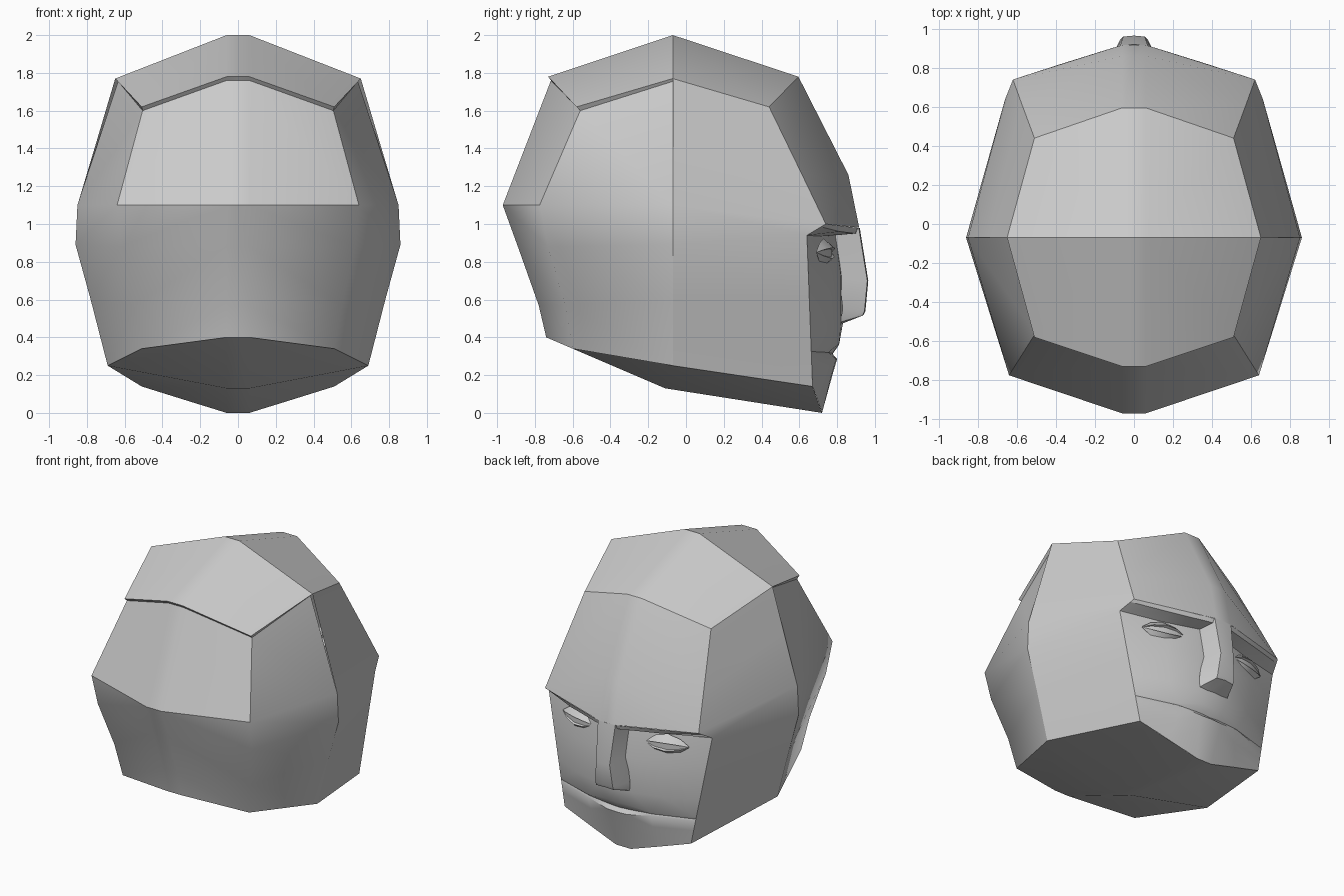
import bpy
import bmesh
import math
from mathutils import Vector

cube = bpy.data.objects.get("Cube")
if cube:
    bpy.data.objects.remove(cube, do_unlink=True)

# One plain clay colour
clay = bpy.data.materials.new("clay_grey")
clay.use_nodes = True
clay.diffuse_color = (0.6, 0.6, 0.6, 1)
clay.node_tree.nodes["Principled BSDF"].inputs["Base Color"].default_value = (0.6, 0.6, 0.6, 1)

HEAD_CENTRE = Vector((0, 0, 0.9))


def half_part(name, grids, crease=30, soft_below=None):
    """Skin grids of points for the left half, crease sharp edges, mirror to the right."""
    bm = bmesh.new()
    for grid in grids:
        rows = [[bm.verts.new(p) for p in row] for row in grid]
        for a, b in zip(rows, rows[1:]):
            for i in range(len(a) - 1):
                bm.faces.new((a[i], a[i + 1], b[i + 1], b[i]))
    bmesh.ops.remove_doubles(bm, verts=bm.verts, dist=0.0005)
    bmesh.ops.recalc_face_normals(bm, faces=bm.faces)
    bm.normal_update()
    # Turn the skin outwards
    outward = sum(f.calc_area() * f.normal.dot(f.calc_center_median() - HEAD_CENTRE) for f in bm.faces)
    if outward < 0:
        bmesh.ops.reverse_faces(bm, faces=bm.faces)
    for f in bm.faces:
        f.smooth = True
    for e in bm.edges:
        height = (e.verts[0].co.z + e.verts[1].co.z) / 2
        soft = soft_below is not None and height < soft_below
        e.smooth = soft or e.calc_face_angle(0) < math.radians(crease)
    mesh = bpy.data.meshes.new(name)
    bm.to_mesh(mesh)
    bm.free()
    mesh.materials.append(clay)
    obj = bpy.data.objects.new(name, mesh)
    bpy.context.collection.objects.link(obj)
    mirror = obj.modifiers.new("Mirror", "MIRROR")
    mirror.merge_threshold = 0.001
    return obj


def midline(column):
    """The same column moved onto the plane of symmetry."""
    return [(0, y, z) for x, y, z in column]


def jaw_edge(z):
    """Straight edge where the side of the head meets the face."""
    t = (0.94 - z) / 0.8
    return (0.66 - 0.15 * t, 0.64 + 0.03 * t, z)


# Columns of the skull, each from the cap down to the jaw
crown = (0.06, -0.07, 2.0)
back_mid = [(0.06, -0.73, 1.78), (0.06, -0.715, 1.76), (0.06, -0.97, 1.1),
            (0.06, -0.89, 0.88), (0.06, -0.78, 0.57), (0.06, -0.74, 0.4)]
back_corner = [(0.51, -0.58, 1.62), (0.505, -0.56, 1.6), (0.64, -0.775, 1.1),
               (0.62, -0.73, 0.88), (0.55, -0.64, 0.57), (0.51, -0.6, 0.34)]
side_top, side_inset, side_mid = (0.65, -0.07, 1.77), (0.635, -0.07, 1.755), (0.745, -0.07, 1.45)
side_low = [(0.85, -0.07, 1.1), (0.86, -0.07, 0.89), (0.78, -0.07, 0.6), (0.69, -0.07, 0.25)]
front_corner = [(0.51, 0.44, 1.62), (0.575, 0.615, 1.26), (0.62, 0.74, 1.0),
                jaw_edge(0.94), jaw_edge(0.6), jaw_edge(0.14)]
forehead = [(0.06, 0.595, 1.78), (0.06, 0.86, 1.26), (0.06, 0.917, 0.98)]
chin = (0.06, 0.72, 0)
underside = (0.06, -0.11, 0.13)

# Cap
half_part("skull_cap", [
    [midline([back_mid[0], crown, forehead[0]]), [back_mid[0], crown, forehead[0]]],
    [[crown, back_mid[0]], [side_top, back_corner[0]]],
    [[crown, side_top], [forehead[0], front_corner[0]]],
])

# Back half with its recessed panel
half_part("back_of_head", [
    [midline(back_mid), back_mid, back_corner, [side_top, side_inset] + side_low],
], soft_below=1.05)

# Front half of the sides, and the forehead
half_part("temples", [[[side_top, side_mid] + side_low, front_corner]], soft_below=1.05)
half_part("forehead", [[midline(forehead), forehead, front_corner[:3]]])

# Underside of the jaw
bottom = [back_mid[-1], underside, chin]
half_part("jaw_underside", [
    [midline(bottom), bottom],
    [[back_mid[-1], underside], [back_corner[-1], side_low[-1]]],
    [[underside, chin], [side_low[-1], front_corner[-1]]],
])

# Face, row by row from brow to chin
half_part("face", [[
    [(0, 0.92, 0.98), (0.1, 0.905, 0.98), (0.36, 0.824, 0.99), front_corner[2]],
    [(0, 0.91, 0.95), (0.1, 0.895, 0.95), (0.36, 0.815, 0.96), (0.63, 0.715, 0.985)],
    [(0, 0.8, 0.95), (0.1, 0.79, 0.94), (0.36, 0.715, 0.935), jaw_edge(0.94)],
    [(0, 0.83, 0.72), (0.13, 0.82, 0.72), (0.36, 0.77, 0.72), jaw_edge(0.72)],
    [(0, 0.83, 0.47), (0.13, 0.82, 0.47), (0.34, 0.765, 0.47), jaw_edge(0.47)],
    [(0, 0.81, 0.36), (0.08, 0.81, 0.365), (0.25, 0.765, 0.33), jaw_edge(0.34)],
    [(0, 0.775, 0.31), (0.08, 0.775, 0.315), (0.25, 0.755, 0.32), jaw_edge(0.325)],
    [(0, 0.8, 0.285), (0.08, 0.795, 0.285), (0.25, 0.765, 0.31), jaw_edge(0.31)],
    [(0, 0.775, 0.2), (0.08, 0.77, 0.2), (0.25, 0.74, 0.22), jaw_edge(0.24)],
    [(0, 0.72, 0), chin, (0.28, 0.697, 0.068), jaw_edge(0.14)],
]])

# Nose, from the bridge to the nostrils
half_part("nose", [[
    [(0, 0.92, 0.98), (0.07, 0.915, 0.98), (0.1, 0.78, 0.96)],
    [(0, 0.965, 0.7), (0.055, 0.96, 0.7), (0.09, 0.81, 0.72)],
    [(0, 0.95, 0.54), (0.07, 0.945, 0.54), (0.13, 0.83, 0.55)],
    [(0, 0.94, 0.52), (0.07, 0.935, 0.515), (0.12, 0.815, 0.48)],
    [(0, 0.82, 0.47), (0.05, 0.82, 0.47), (0.12, 0.81, 0.475)],
]])

# Almond eyes with a raised upper and lower lid: (height, bulge) of each row
lid_rows = [(1, 0), (0.35, 0.05), (0.25, 0.03), (-0.35, 0.03), (-0.45, 0.045), (-1, 0)]
eye_grid = []
for height, bulge in lid_rows:
    row = []
    for u in (-1, -0.5, 0.05, 0.6, 1):
        opening = 1.05 - abs(u) ** 2
        row.append((0.36 + 0.15 * u, 0.73 - 0.04 * u + bulge * opening,
                    0.85 + 0.07 * height * opening))
    eye_grid.append(row)
half_part("eyes", [eye_grid])
